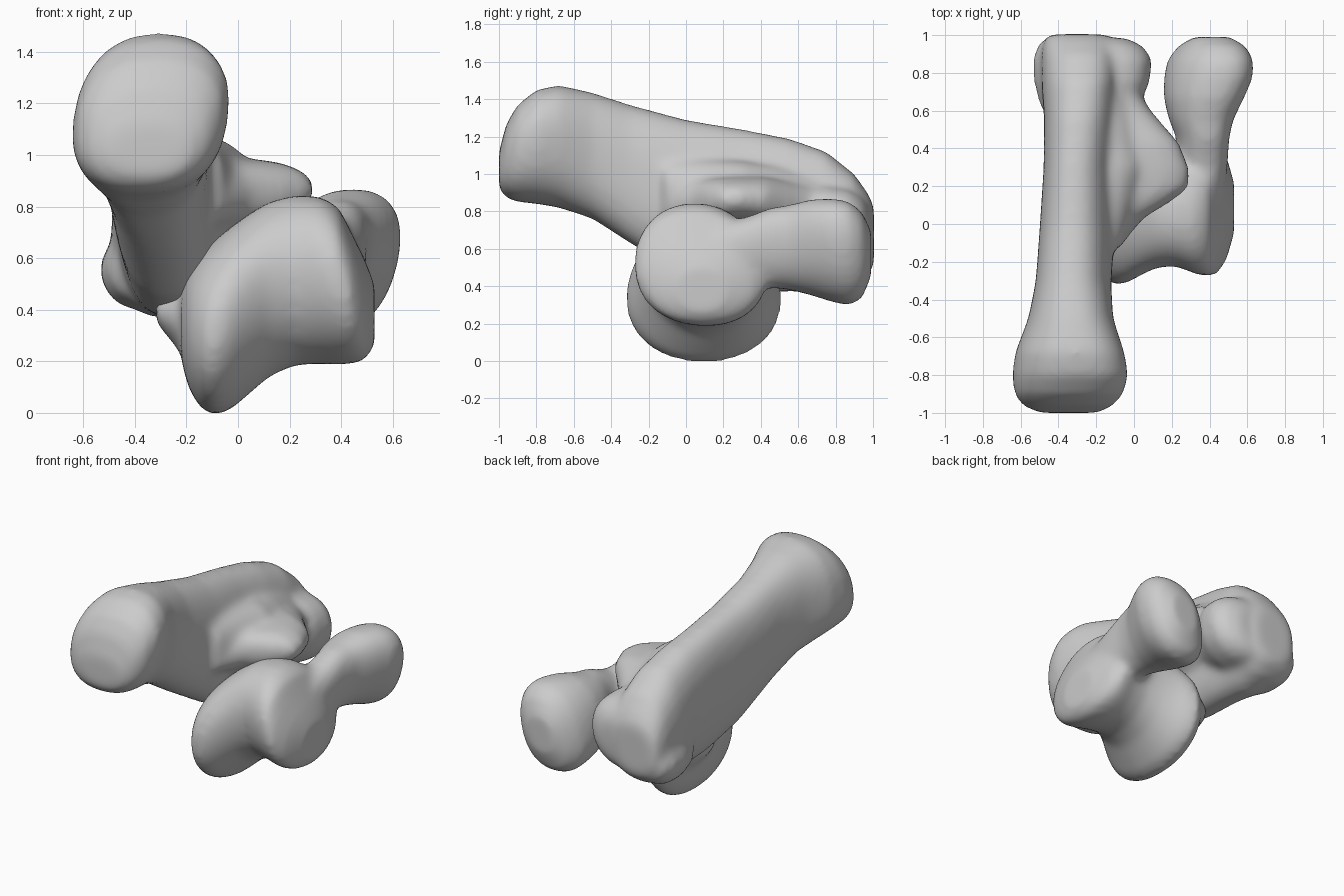
import bpy, bmesh, math


def loft(bm, axis, sections, n=2.5, steps=36):
    """Closed tube of superellipse rings along x or y: (pos, side min, side max, z min, z max, shear)."""
    rings = []
    for p, a0, a1, z0, z1, shear in sections:
        ring = []
        for i in range(steps):
            t = 2 * math.pi * i / steps
            c, s = math.cos(t), math.sin(t)
            dz = math.copysign(abs(s) ** (2 / n), s) * (z1 - z0) / 2
            a = (a0 + a1) / 2 + math.copysign(abs(c) ** (2 / n), c) * (a1 - a0) / 2 + shear * dz
            z = (z0 + z1) / 2 + dz
            ring.append(bm.verts.new((a, p, z) if axis == 'y' else (p, a, z)))
        rings.append(ring)
    faces = [bm.faces.new(rings[0]), bm.faces.new(rings[-1])]
    for r, q in zip(rings, rings[1:]):
        for i in range(steps):
            j = (i + 1) % steps
            faces.append(bm.faces.new((r[i], r[j], q[j], q[i])))
    bmesh.ops.recalc_face_normals(bm, faces=faces)


def bone(name, bm):
    """Fuse the overlapping lofts into one soft organic surface."""
    me = bpy.data.meshes.new(name)
    bm.to_mesh(me)
    bm.free()
    ob = bpy.data.objects.new(name, me)
    bpy.context.collection.objects.link(ob)
    rm = ob.modifiers.new("fuse", 'REMESH')
    rm.mode = 'VOXEL'
    rm.voxel_size = 0.022
    rm.use_smooth_shade = True
    sm = ob.modifiers.new("soften", 'SMOOTH')
    sm.factor = 0.5
    sm.iterations = 16
    return ob


# Heel bone: long body
bm = bmesh.new()
loft(bm, 'y', [
    (-1.0, -.50, -.19, .92, 1.12, 0), (-.96, -.59, -.11, .87, 1.27, .08),
    (-.90, -.63, -.06, .85, 1.37, .12), (-.80, -.64, -.035, .84, 1.45, .13),
    (-.68, -.625, -.055, .82, 1.475, .11), (-.50, -.56, -.11, .76, 1.435, .04),
    (-.30, -.52, -.12, .63, 1.37, -.03), (0, -.495, -.10, .45, 1.29, -.06),
    (.30, -.475, -.10, .37, 1.24, -.06), (.55, -.475, -.09, .37, 1.19, -.03),
    (.75, -.49, -.09, .37, 1.12, .03), (.90, -.49, -.09, .41, 1.0, .05),
    (.97, -.48, -.11, .46, .90, .05), (1.005, -.45, -.15, .50, .83, .05)], n=2.4)
# Heel bone: inner shelf, sloping up to the body, with a filled root
loft(bm, 'y', [
    (-.12, -.30, -.07, .72, .92, 0), (.03, -.30, .05, .72, .97, .05),
    (.12, -.30, .20, .72, .975, .1), (.19, -.30, .29, .73, .98, .1),
    (.29, -.30, .295, .74, .985, .1), (.43, -.30, .24, .72, .985, .1),
    (.60, -.30, .09, .66, .95, .1), (.70, -.30, .03, .60, .93, 0)], n=2.2)
loft(bm, 'y', [
    (-.12, -.30, -.06, .75, 1.08, 0), (.10, -.32, .02, .62, 1.08, 0),
    (.30, -.32, .08, .60, 1.07, 0), (.50, -.32, .03, .58, 1.04, 0),
    (.70, -.30, -.02, .55, .98, 0)], n=2)
# Heel bone: flared far end and outer bump
loft(bm, 'y', [
    (.60, -.4, .0, .52, .93, .1), (.74, -.4, .08, .47, .94, .1),
    (.87, -.4, .095, .46, .92, .1), (.94, -.4, .05, .48, .88, .1),
    (.985, -.4, -.04, .52, .82, .1)], n=2.2)
loft(bm, 'y', [
    (.60, -.49, -.3, .44, .66, 0), (.75, -.53, -.25, .40, .70, 0),
    (.88, -.535, -.25, .41, .70, 0), (.97, -.50, -.25, .46, .66, 0)], n=2)
bone("heel_bone", bm)

# Ankle bone: grooved pulley
bm = bmesh.new()
loft(bm, 'x', [
    (-.22, -.10, .30, .20, .48, 0), (-.19, -.23, .42, .09, .56, 0),
    (-.14, -.305, .49, .01, .62, 0), (-.09, -.325, .515, -.01, .67, 0),
    (-.03, -.31, .49, .01, .72, -.03),
    (.04, -.27, .45, .07, .77, -.06), (.12, -.23, .42, .14, .82, -.1),
    (.22, -.22, .40, .185, .845, -.12), (.32, -.26, .41, .19, .84, -.12),
    (.39, -.28, .43, .185, .80, -.1), (.44, -.265, .43, .19, .70, -.05),
    (.49, -.19, .36, .20, .60, 0), (.53, -.05, .22, .26, .50, 0)], n=2.15)
# Ankle bone: rear tubercle
loft(bm, 'x', [
    (-.32, .14, .30, .35, .44, 0), (-.26, .05, .40, .28, .47, 0),
    (-.18, -.05, .46, .18, .50, 0), (-.10, -.1, .44, .15, .55, 0)], n=2)
# Ankle bone: neck and rounded head
loft(bm, 'y', [
    (.10, .20, .47, .36, .72, .05), (.32, .23, .495, .39, .77, .1),
    (.45, .23, .50, .39, .82, .12), (.55, .19, .52, .38, .835, .15),
    (.67, .165, .575, .35, .865, .2), (.78, .17, .62, .315, .87, .22),
    (.87, .19, .62, .295, .855, .22), (.94, .24, .585, .33, .80, .2),
    (.99, .31, .51, .45, .70, .1)], n=2.3)
bone("ankle_bone", bm)
